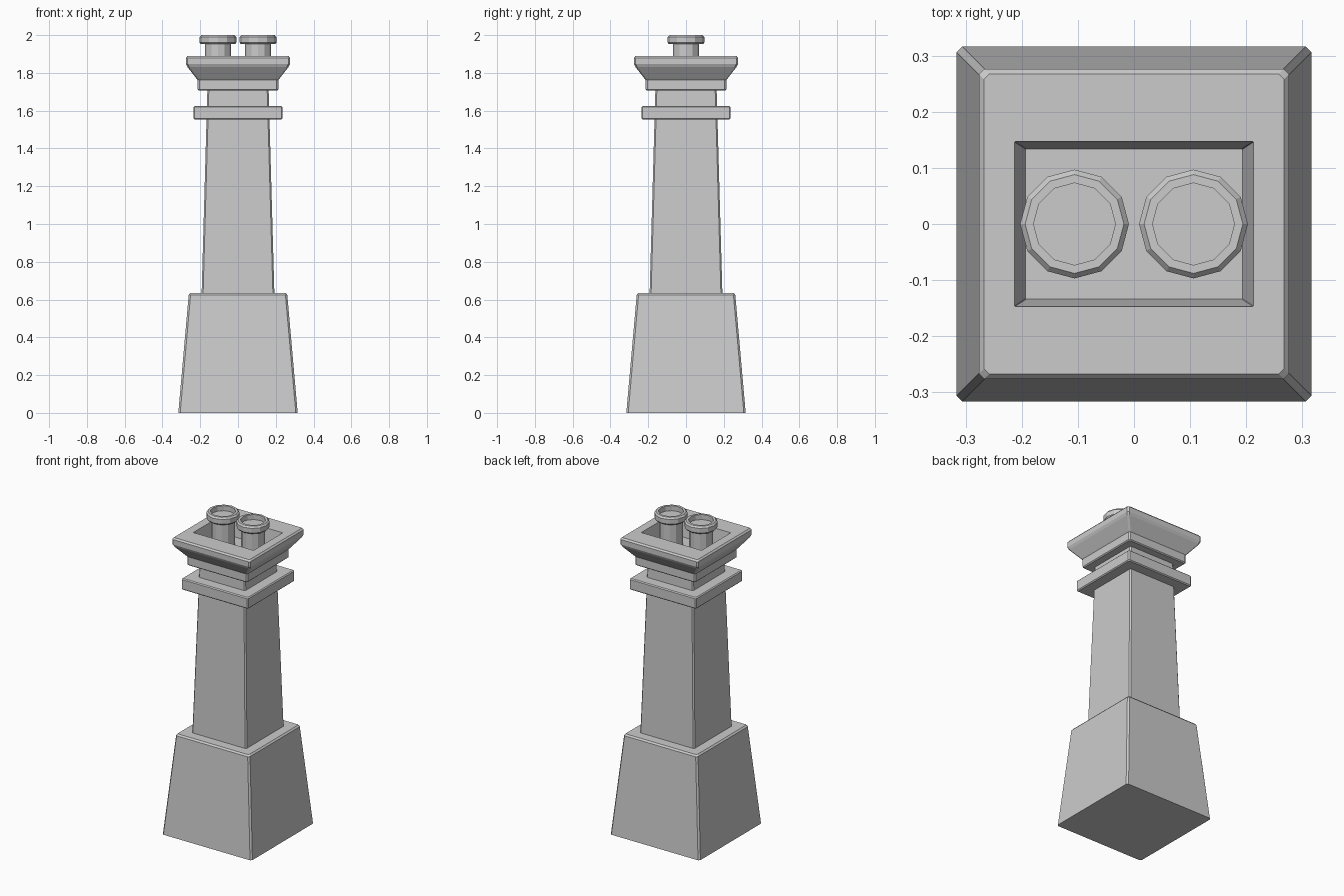
import bpy, bmesh, math

if "Cube" in bpy.data.objects:
    bpy.data.objects.remove(bpy.data.objects["Cube"])


def loft(name, rings):
    """Skin equal-length rings of points and cap both ends."""
    bm = bmesh.new()
    loops = [[bm.verts.new(p) for p in ring] for ring in rings]
    n = len(loops[0])
    for a, b in zip(loops, loops[1:]):
        for i in range(n):
            j = (i + 1) % n
            bm.faces.new((a[i], a[j], b[j], b[i]))
    bm.faces.new(loops[0][::-1])
    bm.faces.new(loops[-1])
    bmesh.ops.recalc_face_normals(bm, faces=bm.faces)
    mesh = bpy.data.meshes.new(name)
    bm.to_mesh(mesh)
    bm.free()
    obj = bpy.data.objects.new(name, mesh)
    bpy.context.collection.objects.link(obj)
    return obj


def box_ring(hx, hy, z, c):
    """Rectangle with chamfered corners."""
    return [(hx, -hy + c, z), (hx, hy - c, z), (hx - c, hy, z), (-hx + c, hy, z),
            (-hx, hy - c, z), (-hx, -hy + c, z), (-hx + c, -hy, z), (hx - c, -hy, z)]


def square_stack(name, profile, c=0.01):
    return loft(name, [box_ring(h, h, z, c) for h, z in profile])


def round_stack(name, cx, profile, sides=12):
    return loft(name, [[(cx + r * math.cos(math.tau * i / sides),
                         r * math.sin(math.tau * i / sides), z)
                        for i in range(sides)] for r, z in profile])


# tapered base and shaft
square_stack("base", [(0.316, 0), (0.261, 0.625), (0.252, 0.635)])
square_stack("shaft", [(0.193, 0.62), (0.162, 1.72)], 0.008)

# projecting band
square_stack("band", [(0.23, 1.553), (0.236, 1.559), (0.236, 1.619), (0.23, 1.625)], 0.007)

# flared cap with a tapered pocket in its top
outer = [(0.208, 1.707), (0.214, 1.713), (0.214, 1.763), (0.22, 1.77),
         (0.268, 1.832), (0.276, 1.848), (0.276, 1.88), (0.267, 1.89)]
rings = [box_ring(h, h, z, 0.009) for h, z in outer]
rings += [box_ring(0.213, 0.147, 1.89, 0.001), box_ring(0.193, 0.134, 1.78, 0.001)]
loft("cap", rings)

# two chimney pots with recessed rims
for side, cx in (("left", -0.106), ("right", 0.106)):
    round_stack(f"{side}_pot", cx, [
        (0.069, 1.775), (0.069, 1.952), (0.09, 1.952), (0.097, 1.96),
        (0.097, 1.99), (0.088, 2.0), (0.073, 2.0), (0.073, 1.968)])
